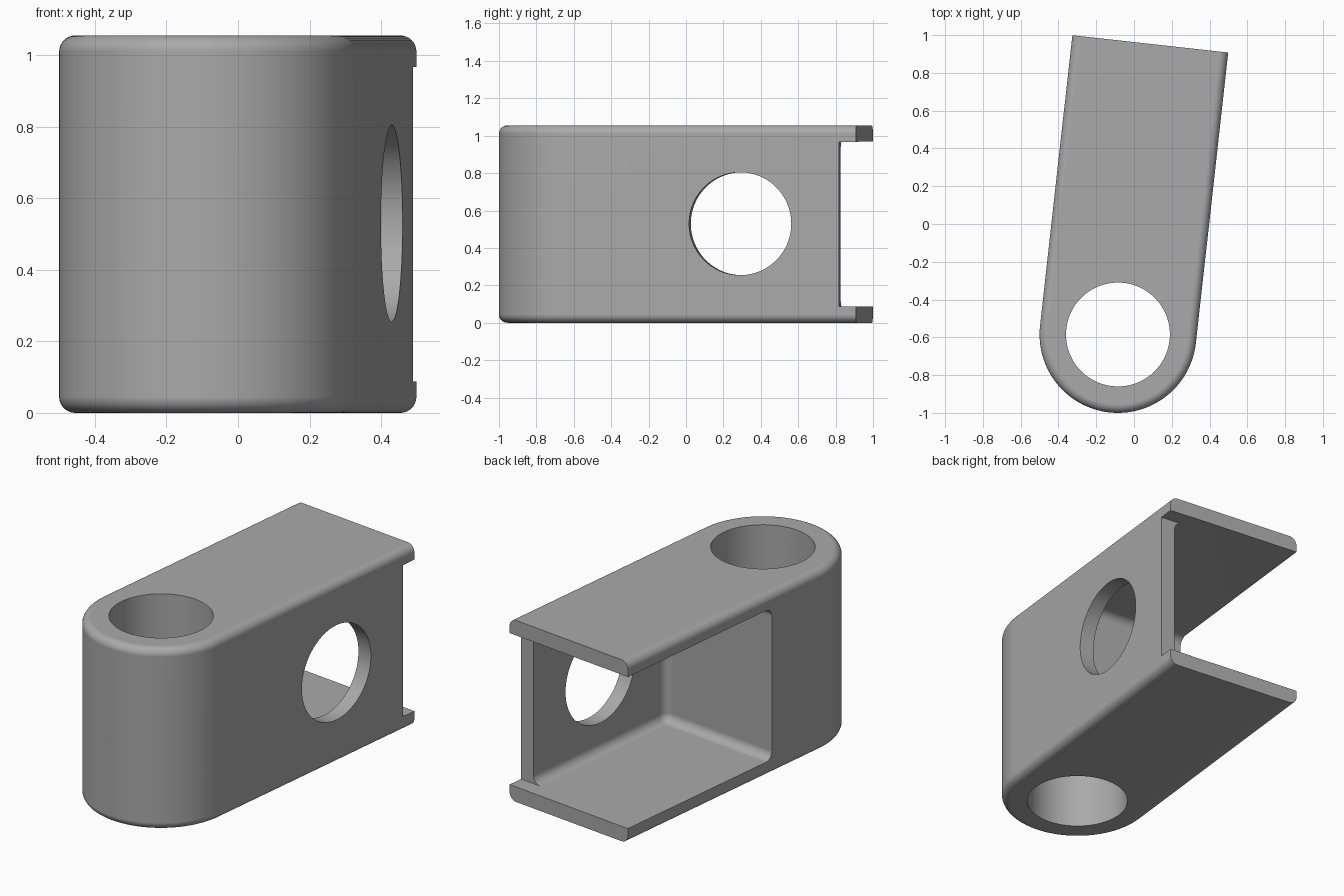
import bpy, bmesh
from math import pi, sin, cos, radians
from mathutils import Matrix

cube = bpy.data.objects.get("Cube")
if cube:
    bpy.data.objects.remove(cube, do_unlink=True)

HEIGHT, RADIUS, LENGTH = 1.055, 0.415, 1.548   # block size, measured from the bore axis
BORE, WALL, FILLET = 0.275, 0.087, 0.045
PLACE = Matrix.Translation((-0.085, -0.585, 0)) @ Matrix.Rotation(radians(-6.35), 4, 'Z')

grey = bpy.data.materials.new("plain grey")
grey.use_nodes = True
grey.diffuse_color = (0.4, 0.4, 0.4, 1)
grey.node_tree.nodes["Principled BSDF"].inputs["Base Color"].default_value = grey.diffuse_color


def make_object(name, bm):
    bmesh.ops.recalc_face_normals(bm, faces=bm.faces)
    mesh = bpy.data.meshes.new(name)
    bm.to_mesh(mesh)
    bm.free()
    mesh.materials.append(grey)
    obj = bpy.data.objects.new(name, mesh)
    obj.matrix_world = PLACE
    bpy.context.collection.objects.link(obj)
    return obj


def box_cutter(name, low, high, rounding=0):
    bm = bmesh.new()
    bmesh.ops.create_cube(bm, size=1)
    for v in bm.verts:
        v.co = [a + (c + 0.5) * (b - a) for a, b, c in zip(low, high, v.co)]
    if rounding:
        bmesh.ops.bevel(bm, geom=bm.edges[:], offset=rounding, segments=8,
                        profile=0.5, affect='EDGES')
    return make_object(name, bm)


def round_cutter(name, matrix):
    bm = bmesh.new()
    bmesh.ops.create_cone(bm, cap_ends=True, segments=96, radius1=BORE,
                          radius2=BORE, depth=1, matrix=matrix)
    return make_object(name, bm)


# Body: round-nosed block with filleted rims, square at the back
bm = bmesh.new()
arc = [pi + pi * i / 64 for i in range(65)]
outline = [(RADIUS * cos(a), RADIUS * sin(a)) for a in arc]
outline += [(RADIUS, LENGTH), (-RADIUS, LENGTH)]
base = bm.faces.new([bm.verts.new((x, y, 0)) for x, y in outline])
top = bmesh.ops.extrude_face_region(bm, geom=[base])["geom"]
bmesh.ops.translate(bm, vec=(0, 0, HEIGHT),
                    verts=[g for g in top if isinstance(g, bmesh.types.BMVert)])
rims = [e for e in bm.edges
        if abs(e.verts[0].co.z - e.verts[1].co.z) < 0.01
        and min(v.co.y for v in e.verts) < LENGTH - 0.01]
bmesh.ops.bevel(bm, geom=rims, offset=FILLET, segments=8, profile=0.5, affect='EDGES')
body = make_object("bracket_body", bm)

# Cutters: side pocket, wall end notch, upright bore and wall hole
mid = HEIGHT / 2
cutters = [
    box_cutter("pocket_cutter", (-1, 0.40, WALL), (RADIUS - WALL, 3, HEIGHT - WALL), 0.05),
    box_cutter("notch_cutter", (RADIUS - 0.2, LENGTH - 0.091, WALL + 0.0005),
               (1, 2, HEIGHT - WALL - 0.0005)),
    round_cutter("bore_cutter", Matrix.Translation((0, 0, mid)) @ Matrix.Scale(2, 4)
                 @ Matrix.Diagonal((0.5, 0.5, 1, 1))),
    round_cutter("wall_hole_cutter", Matrix.Translation((0.7, 0.926, mid + 0.002))
                 @ Matrix.Rotation(pi / 2, 4, 'Y')),
]
for cutter in cutters:
    cutter.hide_render = True
    cut = body.modifiers.new(cutter.name, 'BOOLEAN')
    cut.operation, cut.solver, cut.object = 'DIFFERENCE', 'EXACT', cutter

# Bake the cuts, then discard the cutters
bpy.context.view_layer.update()
depsgraph = bpy.context.evaluated_depsgraph_get()
solid = bpy.data.meshes.new_from_object(body.evaluated_get(depsgraph))
body.modifiers.clear()
body.data = solid
for cutter in cutters:
    bpy.data.objects.remove(cutter, do_unlink=True)
solid.materials.clear()
solid.materials.append(grey)

# Smooth curves, crisp edges
bpy.ops.object.select_all(action='DESELECT')
body.select_set(True)
bpy.context.view_layer.objects.active = body
bpy.ops.object.shade_smooth_by_angle(angle=radians(30))
weighted = body.modifiers.new("even_normals", 'WEIGHTED_NORMAL')
weighted.keep_sharp = True
